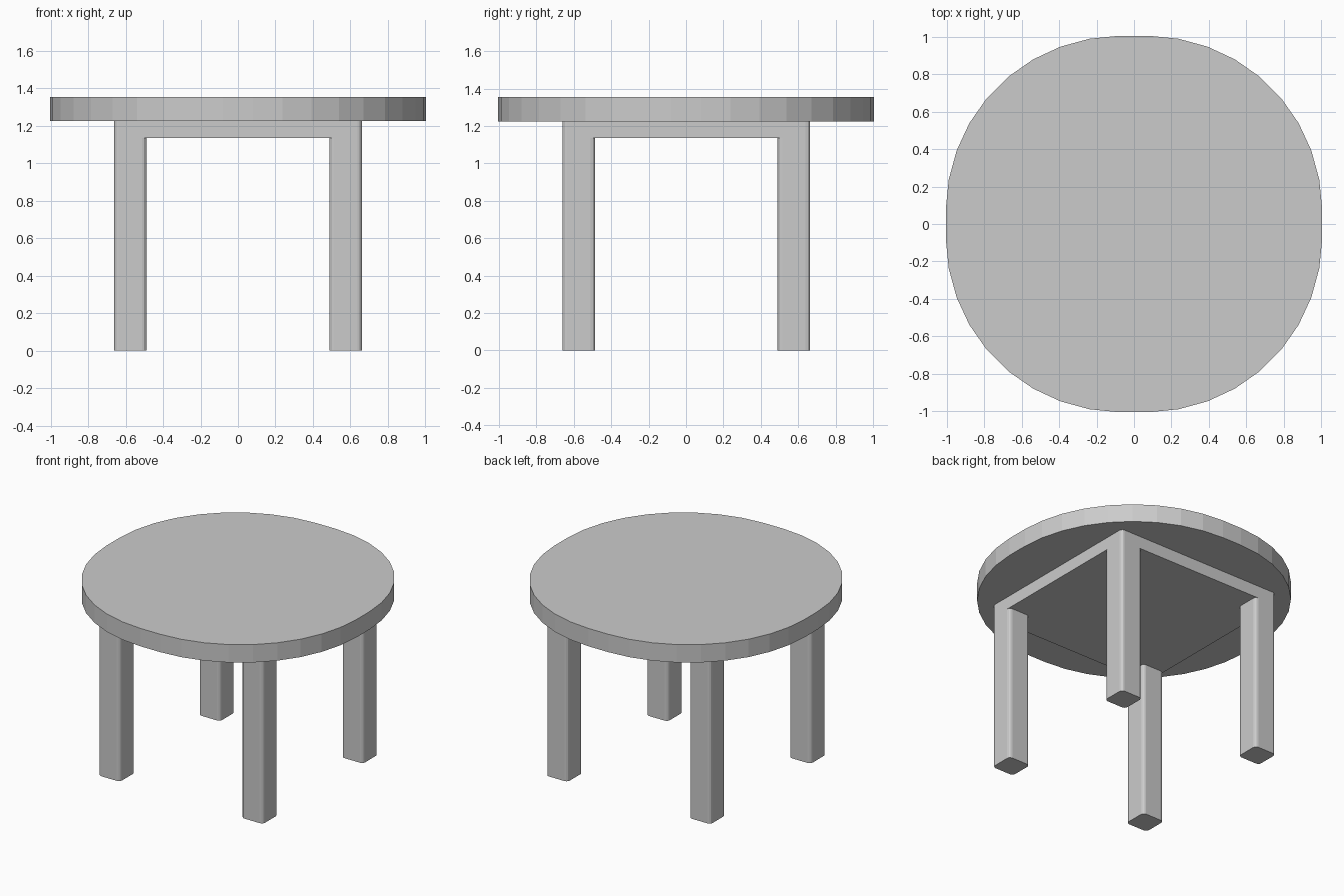
import bpy
import bmesh
from math import sin, cos, pi, radians

if "Cube" in bpy.data.objects:
    bpy.data.objects.remove(bpy.data.objects["Cube"])


def prism(name, outline, z0, z1):
    """Extrude a closed plan outline from z0 to z1."""
    bm = bmesh.new()
    base = bm.faces.new([bm.verts.new((x, y, z0)) for x, y in outline])
    ext = bmesh.ops.extrude_face_region(bm, geom=[base], use_keep_orig=True)
    for v in ext["geom"]:
        if isinstance(v, bmesh.types.BMVert):
            v.co.z = z1
    bmesh.ops.recalc_face_normals(bm, faces=bm.faces)
    mesh = bpy.data.meshes.new(name)
    bm.to_mesh(mesh)
    bm.free()
    obj = bpy.data.objects.new(name, mesh)
    bpy.context.collection.objects.link(obj)
    return obj


def rounded_square(cx, cy, half, r, seg=3):
    pts = []
    for k, (sx, sy) in enumerate([(1, 1), (-1, 1), (-1, -1), (1, -1)]):
        for i in range(seg + 1):
            a = pi / 2 * (k + i / seg)
            pts.append((cx + sx * (half - r) + r * cos(a),
                        cy + sy * (half - r) + r * sin(a)))
    return pts


# Table top: 40-sided, very slightly squarish disc
top = []
for i in range(40):
    a = radians(4.5 + 9 * i)
    r = 1.003 + 0.031 * abs(sin(2 * a))
    top.append((r * cos(a), r * sin(a)))
prism("table_top", top, 1.225, 1.355)

# Solid block under the top, flush with the legs
prism("apron", rounded_square(0, 0.002, 0.662, 0.025), 1.135, 1.225)

# Four legs with softened corners
for side, sx in (("left", -1), ("right", 1)):
    for end, sy in (("front", -1), ("back", 1)):
        prism(f"{end}_{side}_leg",
              rounded_square(sx * 0.575, sy * 0.575 + 0.002, 0.087, 0.025),
              0, 1.135)
